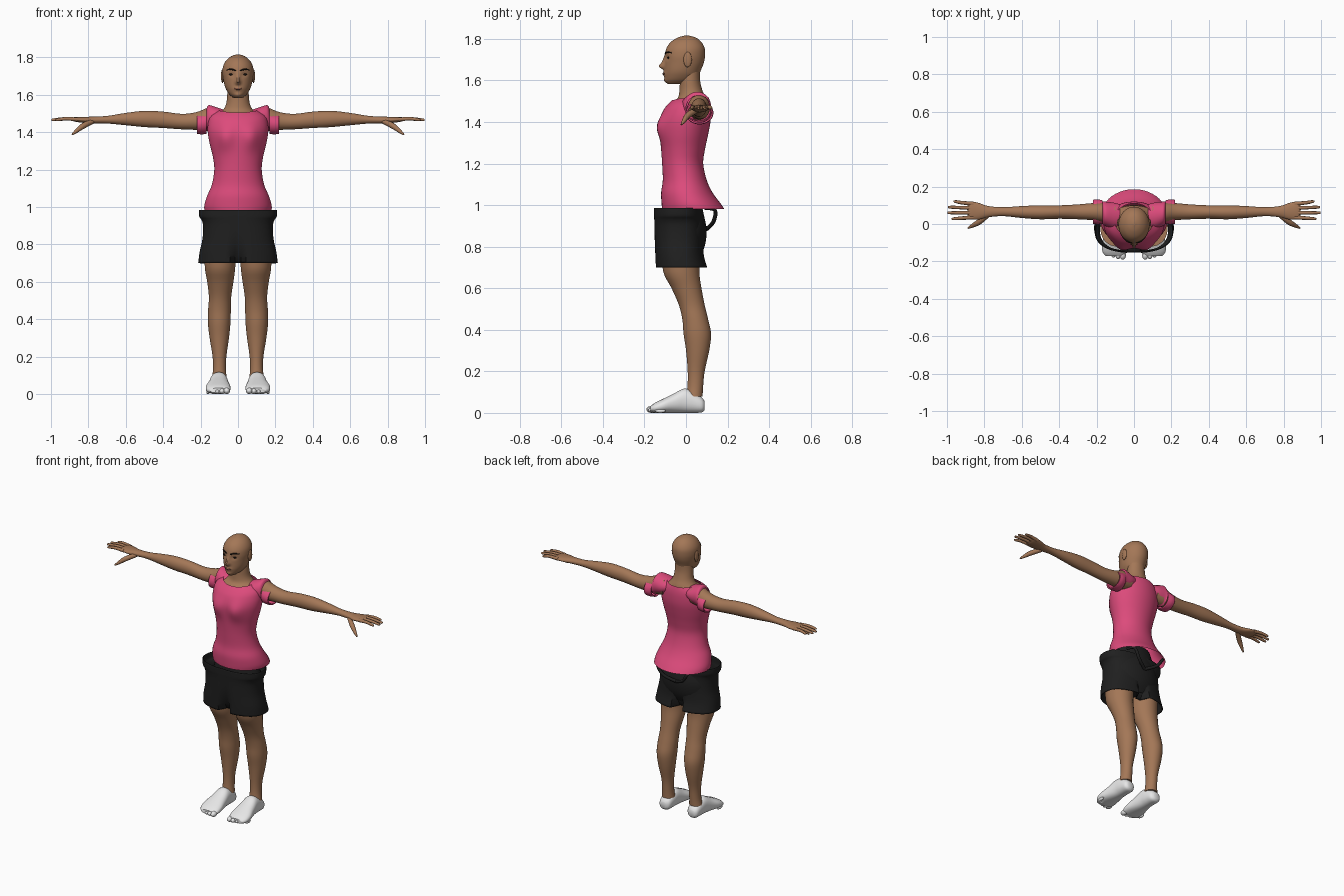
import bpy, bmesh, math
from mathutils import Vector


def material(name, rgb):
    m = bpy.data.materials.new(name)
    m.diffuse_color = (*rgb, 1)
    return m


SKIN = material("skin brown", (0.37, 0.185, 0.095))
PINK = material("shirt pink", (0.72, 0.07, 0.2))
BLACK = material("shorts black", (0.014, 0.014, 0.014))
WHITE = material("sock white", (0.8, 0.8, 0.8))
DARK = material("brow dark", (0.012, 0.008, 0.006))
LIP = material("lip brown", (0.2, 0.08, 0.05))


def finish(ob, mat, mirror=False, angle=50):
    ob.data.materials.clear()
    ob.data.materials.append(mat)
    if mirror:
        ob.modifiers.new("mirror", "MIRROR")
    bpy.ops.object.select_all(action="DESELECT")
    ob.select_set(True)
    bpy.context.view_layer.objects.active = ob
    bpy.ops.object.shade_smooth_by_angle(angle=math.radians(angle))
    return ob


def spline(rows, steps):
    """Smooth interpolation through rows of numbers."""
    out = []
    for i in range(len(rows) - 1):
        a, b, c, d = (rows[max(0, min(len(rows) - 1, i + k))] for k in (-1, 0, 1, 2))
        for s in range(steps):
            t = s / steps
            out.append([0.5 * (2*q + (r-p)*t + (2*p-5*q+4*r-w)*t*t + (3*q-p-3*r+w)*t**3)
                        for p, q, r, w in zip(a, b, c, d)])
    return out + [list(rows[-1])]


def loft(name, axis, rows, mat, n=28, steps=4, caps=(True, True), power=2,
         mirror=False, shape=None):
    """Rows are (position, u0, u1, v0, v1); u and v are the other two axes in order."""
    u_ax, v_ax = [k for k in range(3) if k != axis]
    bm = bmesh.new()
    rings = []
    for pos, u0, u1, v0, v1 in spline(rows, steps):
        ring = []
        for k in range(n):
            a = math.tau * (k + 0.5) / n
            c, s = math.cos(a), math.sin(a)
            p = Vector((0, 0, 0))
            p[axis] = pos
            p[u_ax] = (u0+u1)/2 + (u1-u0)/2 * math.copysign(abs(c)**(2/power), c)
            p[v_ax] = (v0+v1)/2 + (v1-v0)/2 * math.copysign(abs(s)**(2/power), s)
            ring.append(bm.verts.new(shape(p) if shape else p))
        rings.append(ring)
    for r, q in zip(rings, rings[1:]):
        for k in range(n):
            bm.faces.new((r[k], r[(k+1) % n], q[(k+1) % n], q[k]))
    if caps[0]:
        bm.faces.new(rings[0])
    if caps[1]:
        bm.faces.new(rings[-1])
    bmesh.ops.recalc_face_normals(bm, faces=bm.faces)
    me = bpy.data.meshes.new(name)
    bm.to_mesh(me)
    bm.free()
    ob = bpy.data.objects.new(name, me)
    bpy.context.collection.objects.link(ob)
    return finish(ob, mat, mirror)


def sym(*rows):
    """Rows (z, half width, y0, y1) for shapes centred on x = 0."""
    return [(z, -w, w, y0, y1) for z, w, y0, y1 in rows]


def tube(name, points, mat, mirror=False):
    """Tapered tube through points (x, y, z, radius)."""
    cu = bpy.data.curves.new(name, "CURVE")
    cu.dimensions, cu.bevel_depth, cu.bevel_resolution = "3D", 1, 3
    cu.use_fill_caps = True
    sp = cu.splines.new("POLY")
    pts = spline(points, 4)
    sp.points.add(len(pts) - 1)
    for p, q in zip(sp.points, pts):
        p.co, p.radius = (*q[:3], 1), q[3]
    tmp = bpy.data.objects.new(name + "_path", cu)
    me = bpy.data.meshes.new_from_object(tmp)
    bpy.data.objects.remove(tmp)
    ob = bpy.data.objects.new(name, me)
    bpy.context.collection.objects.link(ob)
    return finish(ob, mat, mirror)


def ball(name, loc, size, mat, mirror=False):
    bm = bmesh.new()
    bmesh.ops.create_uvsphere(bm, u_segments=16, v_segments=10, radius=1)
    for v in bm.verts:
        v.co = Vector(c * s + o for c, s, o in zip(v.co, size, loc))
    me = bpy.data.meshes.new(name)
    bm.to_mesh(me)
    bm.free()
    ob = bpy.data.objects.new(name, me)
    bpy.context.collection.objects.link(ob)
    return finish(ob, mat, mirror)


def bumps(items, y_max):
    """Push the front outwards around (|x|, z) spots."""
    def f(p):
        if p.y < y_max:
            for x, z, sx, sz, d in items:
                p.y -= d * math.exp(-((abs(p.x)-x)/sx)**2 - ((p.z-z)/sz)**2)
        return p
    return f


# Head with nose, eye sockets, mouth and chin
face = bumps([(0, 1.668, 0.011, 0.014, 0.028), (0, 1.69, 0.009, 0.022, 0.014),
              (0.034, 1.708, 0.016, 0.012, -0.007), (0, 1.632, 0.02, 0.012, 0.007),
              (0, 1.597, 0.02, 0.012, 0.006)], -0.04)
loft("head", 2, sym((1.582, 0.022, -0.085, 0.0), (1.60, 0.045, -0.1, 0.04),
     (1.625, 0.062, -0.104, 0.062), (1.65, 0.072, -0.104, 0.072), (1.685, 0.079, -0.103, 0.086),
     (1.72, 0.083, -0.102, 0.092), (1.755, 0.079, -0.094, 0.09), (1.785, 0.062, -0.073, 0.074),
     (1.806, 0.036, -0.04, 0.048), (1.816, 0.006, -0.006, 0.012)),
     SKIN, n=56, steps=6, shape=face)
ball("ear", (0.083, 0.008, 1.70), (0.008, 0.02, 0.037), SKIN, True)
ball("eye", (0.034, -0.0855, 1.709), (0.016, 0.005, 0.0055), DARK, True)
tube("eyebrow", [(0.012, -0.1, 1.728, 0.003), (0.035, -0.093, 1.736, 0.0045),
                 (0.06, -0.07, 1.733, 0.0025)], DARK, True)
ball("lips", (0, -0.107, 1.632), (0.022, 0.006, 0.006), LIP)

# Neck and upper chest
loft("neck_and_chest", 2, sym((1.30, 0.12, -0.09, 0.07), (1.42, 0.14, -0.1, 0.1),
     (1.485, 0.13, -0.07, 0.1), (1.515, 0.085, -0.04, 0.095), (1.55, 0.064, -0.032, 0.08),
     (1.60, 0.058, -0.03, 0.068), (1.66, 0.055, -0.03, 0.068)), SKIN)

# Arms and hands
loft("arm", 0, [(0.1, 0.02, 0.11, 1.42, 1.525), (0.16, 0.01, 0.115, 1.41, 1.53),
     (0.22, 0.02, 0.112, 1.412, 1.508), (0.3, 0.025, 0.105, 1.415, 1.498),
     (0.4, 0.028, 0.1, 1.422, 1.51), (0.5, 0.025, 0.1, 1.427, 1.514),
     (0.6, 0.032, 0.096, 1.437, 1.503), (0.7, 0.042, 0.09, 1.446, 1.487),
     (0.78, 0.036, 0.096, 1.446, 1.483), (0.83, 0.024, 0.113, 1.45, 1.482),
     (0.875, 0.026, 0.12, 1.457, 1.48), (0.89, 0.04, 0.105, 1.463, 1.474)], SKIN, mirror=True)
for i, (y, tip_x, tip_y) in enumerate([(0.035, 0.975, 0.028), (0.06, 0.998, 0.06),
                                       (0.085, 0.995, 0.09), (0.108, 0.965, 0.12)]):
    tube(f"finger_{i+1}", [(0.86, y, 1.468, 0.011), (0.92, (y+tip_y)/2, 1.472, 0.0095),
                           (tip_x-0.01, tip_y, 1.466, 0.0075), (tip_x, tip_y, 1.465, 0.003)],
         SKIN, True)
tube("thumb", [(0.78, 0.05, 1.457, 0.014), (0.83, 0.01, 1.432, 0.015),
               (0.865, -0.01, 1.405, 0.01), (0.887, -0.022, 1.387, 0.004)], SKIN, True)


# Shirt with a dipping neckline, flared hem and short sleeves
def shirt_shape(p):
    p = bumps([(0.07, 1.37, 0.045, 0.06, 0.024)], -0.02)(p)
    if p.z > 1.45:
        p.z += (p.z - 1.45) * (3 * max(0, abs(p.x) - 0.04) + 2 * max(0, p.y))
    return p


loft("shirt", 2, sym((0.98, 0.18, -0.115, 0.186), (1.01, 0.18, -0.118, 0.165),
     (1.06, 0.165, -0.12, 0.128), (1.12, 0.14, -0.112, 0.1), (1.2, 0.127, -0.115, 0.083),
     (1.27, 0.135, -0.12, 0.092), (1.34, 0.152, -0.125, 0.107), (1.4, 0.162, -0.126, 0.118),
     (1.45, 0.16, -0.112, 0.12), (1.48, 0.145, -0.092, 0.117), (1.505, 0.105, -0.068, 0.11)),
     PINK, n=48, caps=(False, False), shape=shirt_shape)
loft("shirt_shoulder", 0, [(0.075, -0.02, 0.105, 1.44, 1.52), (0.11, -0.025, 0.115, 1.42, 1.532),
     (0.155, -0.01, 0.12, 1.41, 1.545), (0.168, 0.0, 0.122, 1.405, 1.528)],
     PINK, caps=(False, False), mirror=True)
cuff = loft("sleeve_cuff", 0, [(0.168, 0.0, 0.127, 1.39, 1.51), (0.195, -0.002, 0.132, 1.388, 1.5),
            (0.218, 0.0, 0.13, 1.39, 1.496)], PINK, caps=(False, False), mirror=True)
cuff.modifiers.new("thickness", "SOLIDIFY").thickness = 0.008


# Hips and loose shorts, pinched between the legs
def shorts_shape(p):
    low = min(1, max(0, (0.985 - p.z) / 0.285))
    pinch = (0.03 + 0.9 * low ** 4) * math.exp(-(p.x / 0.022) ** 2)
    p.y = -0.03 + (p.y + 0.03) * (1 - pinch)
    return p


loft("hips", 2, sym((0.74, 0.14, -0.1, 0.06), (0.8, 0.165, -0.11, 0.09), (0.88, 0.17, -0.105, 0.1),
     (0.96, 0.15, -0.1, 0.085), (1.06, 0.12, -0.09, 0.065)), BLACK)
shorts = loft("shorts", 2, sym((0.70, 0.213, -0.148, 0.105), (0.76, 0.205, -0.15, 0.088),
              (0.83, 0.19, -0.152, 0.085), (0.9, 0.187, -0.153, 0.083), (0.93, 0.195, -0.154, 0.08),
              (0.95, 0.208, -0.155, 0.08), (0.985, 0.21, -0.155, 0.08)),
              BLACK, n=64, caps=(False, False), power=2.4, shape=shorts_shape)
shorts.modifiers.new("thickness", "SOLIDIFY").thickness = 0.005
tube("sagging_waistband", [(0.13, 0.09, 0.985, 0.008), (0.11, 0.14, 0.975, 0.009),
     (0.07, 0.132, 0.92, 0.01), (0, 0.1, 0.885, 0.01)], BLACK, True)

# Legs
loft("leg", 2, [(0.08, 0.06, 0.14, 0.0, 0.08), (0.13, 0.064, 0.134, 0.007, 0.083),
     (0.2, 0.062, 0.136, 0.008, 0.09), (0.3, 0.048, 0.152, 0.0, 0.112),
     (0.38, 0.04, 0.161, -0.012, 0.121), (0.45, 0.038, 0.16, -0.018, 0.107),
     (0.52, 0.036, 0.156, -0.035, 0.09), (0.6, 0.024, 0.165, -0.07, 0.075),
     (0.68, 0.014, 0.178, -0.11, 0.065), (0.8, 0.008, 0.18, -0.12, 0.07)], SKIN, mirror=True)

# Feet in socks, with toes
loft("foot", 1, [(0.09, 0.085, 0.125, 0.015, 0.055), (0.075, 0.065, 0.14, 0.002, 0.075),
     (0.03, 0.058, 0.146, 0.0, 0.105), (-0.01, 0.055, 0.15, 0.0, 0.117),
     (-0.06, 0.048, 0.16, 0.0, 0.092), (-0.11, 0.04, 0.172, 0.0, 0.068),
     (-0.15, 0.042, 0.168, 0.0, 0.048), (-0.172, 0.055, 0.15, 0.006, 0.032)],
     WHITE, power=2.3, mirror=True)
for i in range(5):
    r = 0.017 - 0.0018 * i
    ball(f"toe_{i+1}", (0.06 + 0.025 * i, -0.165 + 0.0026 * i * i, r), (r, 0.026, r), WHITE, True)
